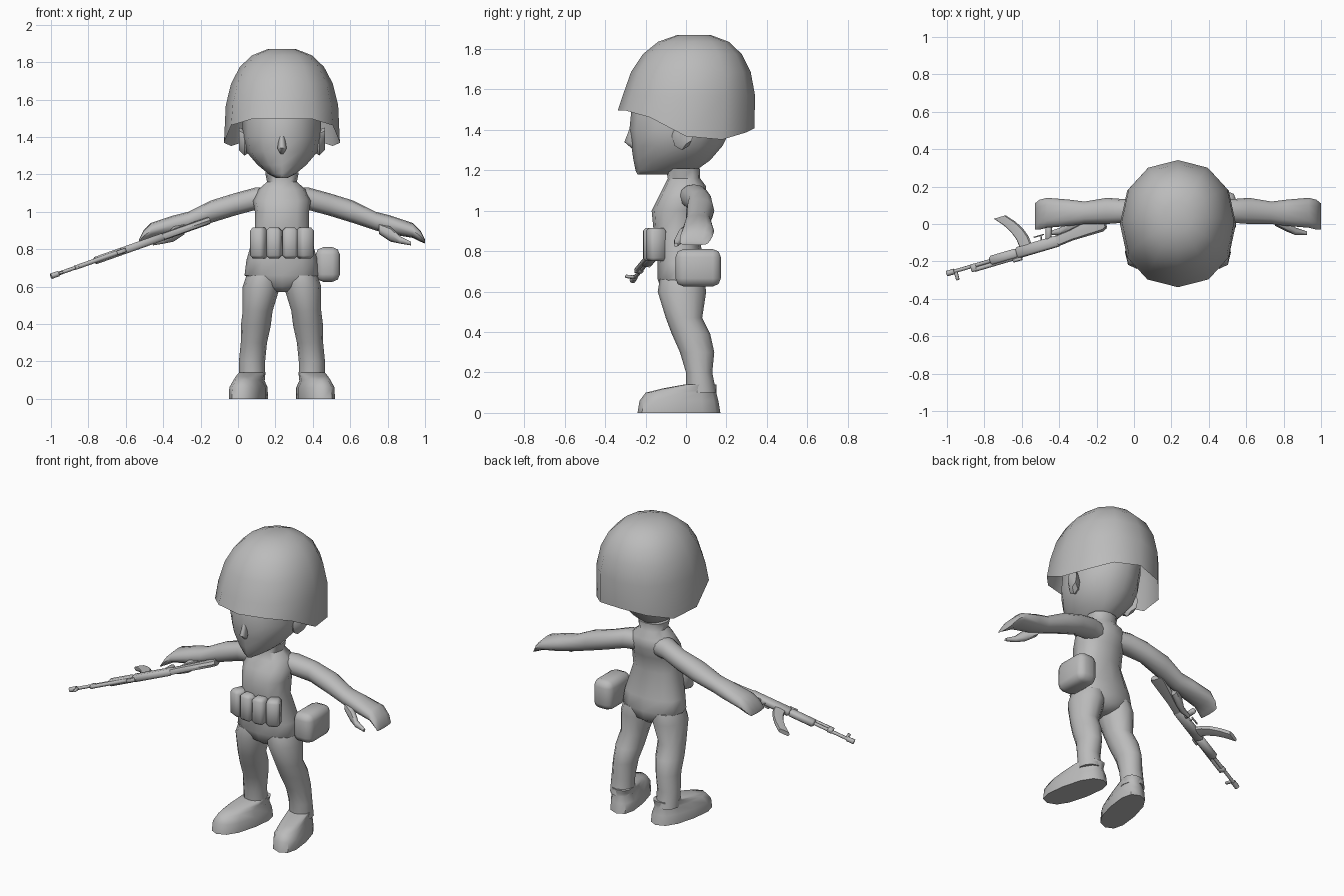
import bpy, bmesh, math
from mathutils import Matrix, Vector

if "Cube" in bpy.data.objects:
    bpy.data.objects.remove(bpy.data.objects["Cube"])

GREY = (.5, .5, .5, 1)
material = bpy.data.materials.new("plain grey")
material.use_nodes = True
material.diffuse_color = GREY
material.node_tree.nodes["Principled BSDF"].inputs["Base Color"].default_value = GREY

# The figure stands off-centre because the rifle reaches far to its right
BODY = Matrix.Translation((.235, 0, 0))


def finish(name, bm, matrix, mirror):
    """Turn a bmesh into a smooth-shaded object, optionally mirrored across the figure."""
    bmesh.ops.recalc_face_normals(bm, faces=bm.faces)
    mesh = bpy.data.meshes.new(name)
    bm.to_mesh(mesh)
    bm.free()
    mesh.materials.append(material)
    part = bpy.data.objects.new(name, mesh)
    bpy.context.collection.objects.link(part)
    part.matrix_world = matrix
    if mirror:
        part.modifiers.new("Mirror", "MIRROR")
    bpy.ops.object.select_all(action="DESELECT")
    part.select_set(True)
    bpy.context.view_layer.objects.active = part
    bpy.ops.object.shade_smooth_by_angle(angle=math.radians(50))


def level(z, front, back, half, x=0):
    """Horizontal ring given by its front and back limits and its half width."""
    return Vector((x, (front + back) / 2, z)), half, (back - front) / 2


def hoop(x=0, y=0, z=0, wide=0, tall=0):
    """Ring around a centre, used for lofts running along x or y."""
    return Vector((x, y, z)), wide, tall


def loft(name, rings, axis="Z", sides=12, power=1, matrix=BODY, mirror=False,
         closed=True, edit=None):
    """Skin a row of rings lying across the axis; power below one squares them off."""
    first, second = {"X": (1, 2), "Y": (0, 2), "Z": (0, 1)}[axis]
    bm = bmesh.new()
    loops = []
    for centre, wide, tall in rings:
        loop = []
        for i in range(sides):
            turn = math.tau * i / sides
            point = centre.copy()
            c, s = math.cos(turn), math.sin(turn)
            point[first] += wide * math.copysign(abs(c) ** power, c)
            point[second] += tall * math.copysign(abs(s) ** power, s)
            loop.append(bm.verts.new(point))
        loops.append(loop)
    for low, high in zip(loops, loops[1:]):
        for i in range(sides):
            bm.faces.new((low[i - 1], low[i], high[i], high[i - 1]))
    if closed:
        bm.faces.new(loops[0])
    bm.faces.new(loops[-1])
    if edit:
        edit(loops)
    finish(name, bm, matrix, mirror)


def box(name, size, place, turn=0, bevel=.01, matrix=BODY, mirror=False, segments=1):
    """Bevelled box, turned about its own z."""
    bm = bmesh.new()
    bmesh.ops.create_cube(bm, size=1)
    bmesh.ops.scale(bm, vec=size, verts=bm.verts)
    bmesh.ops.bevel(bm, geom=bm.edges[:], offset=bevel, segments=segments,
                    affect="EDGES", profile=.5)
    pose = Matrix.Translation(place) @ Matrix.Rotation(math.radians(turn), 4, "Z")
    bmesh.ops.transform(bm, matrix=pose, verts=bm.verts)
    finish(name, bm, matrix, mirror)


# Torso from crotch to collar
loft("torso", [
    level(z=.57, front=-.08, back=.05, half=.03),
    level(z=.6, front=-.12, back=.09, half=.12),
    level(z=.66, front=-.14, back=.1, half=.2),
    level(z=.74, front=-.14, back=.09, half=.19),
    level(z=.9, front=-.16, back=.06, half=.145),
    level(z=1, front=-.17, back=.08, half=.145),
    level(z=1.06, front=-.14, back=.1, half=.155),
    level(z=1.12, front=-.11, back=.1, half=.125),
    level(z=1.16, front=-.09, back=.07, half=.08),
    level(z=1.21, front=-.1, back=.07, half=.09),
], power=.85)

# Legs
loft("legs", [
    level(z=.66, front=-.13, back=.09, half=.09, x=.1),
    level(z=.6, front=-.14, back=.1, half=.1, x=.11),
    level(z=.47, front=-.1, back=.08, half=.08, x=.13),
    level(z=.39, front=-.07, back=.12, half=.08, x=.14),
    level(z=.3, front=-.03, back=.14, half=.07, x=.15),
    level(z=.2, front=0, back=.13, half=.07, x=.16),
    level(z=.1, front=0, back=.15, half=.07, x=.16),
], mirror=True)


def splay(loops):
    """Point the toes slightly outwards."""
    for loop in loops:
        for vert in loop:
            vert.co.x -= (vert.co.y - .06) / 5


# Shoes
loft("shoes", [
    level(z=0, front=-.24, back=.17, half=.09, x=.16),
    level(z=.06, front=-.23, back=.16, half=.09, x=.16),
    level(z=.1, front=-.2, back=.15, half=.07, x=.16),
    level(z=.12, front=-.12, back=.15, half=.07, x=.16),
    level(z=.14, front=-.01, back=.15, half=.07, x=.16),
], power=.8, mirror=True, edit=splay)

# Arms ending in half-closed hands
loft("arms", [
    hoop(x=.07, y=.03, z=1.07, wide=.06, tall=.06),
    hoop(x=.14, y=.04, z=1.07, wide=.07, tall=.06),
    hoop(x=.25, y=.07, z=1.04, wide=.06, tall=.06),
    hoop(x=.38, y=.07, z=1, wide=.07, tall=.06),
    hoop(x=.5, y=.06, z=.95, wide=.06, tall=.05),
    hoop(x=.58, y=.06, z=.93, wide=.07, tall=.05),
    hoop(x=.7, y=.06, z=.9, wide=.08, tall=.04),
    hoop(x=.74, y=.05, z=.87, wide=.08, tall=.03),
    hoop(x=.765, y=.04, z=.84, wide=.07, tall=.01),
], axis="X", power=.9, mirror=True)
loft("thumbs", [
    hoop(x=.52, y=.02, z=.91, wide=.03, tall=.03),
    hoop(x=.58, y=-.01, z=.88, wide=.03, tall=.04),
    hoop(x=.63, y=-.04, z=.85, wide=.02, tall=.02),
    hoop(x=.69, y=-.05, z=.83, wide=.01, tall=.01),
], axis="X", sides=8, mirror=True)

# Head with pointed chin, nose and ears
loft("head", [
    level(z=1.18, front=-.24, back=-.03, half=.03),
    level(z=1.2, front=-.25, back=.05, half=.07),
    level(z=1.25, front=-.26, back=.12, half=.13),
    level(z=1.32, front=-.27, back=.18, half=.19),
    level(z=1.4, front=-.28, back=.22, half=.21),
    level(z=1.5, front=-.27, back=.25, half=.21),
    level(z=1.62, front=-.23, back=.23, half=.19),
    level(z=1.72, front=-.12, back=.14, half=.11),
])
loft("nose", [
    level(z=1.31, front=-.27, back=-.25, half=.01),
    level(z=1.34, front=-.305, back=-.25, half=.025),
    level(z=1.43, front=-.27, back=-.25, half=.01),
], sides=8)
loft("ears", [
    hoop(x=.17, y=-.03, z=1.36, wide=.03, tall=.04),
    hoop(x=.2, y=-.02, z=1.37, wide=.05, tall=.07),
    hoop(x=.23, y=0, z=1.39, wide=.04, tall=.06),
], axis="X", sides=8, mirror=True)


def shape_rim(loops):
    """Raise the open rim over the face and a little at the nape."""
    for vert in loops[0]:
        behind = vert.co.y - .1
        if behind > 0:
            lift = 1.1 * behind ** 2
        else:
            t = min(-behind / .4, 1)
            lift = .15 * t * t * (3 - 2 * t)
        vert.co.z = 1.345 + lift


# Helmet: an open squarish dome leaning backwards
dome = []
for degrees in range(0, 81, 16):
    rise = math.sin(math.radians(degrees)) ** .8
    spread = math.cos(math.radians(degrees)) ** .8
    middle, depth = .04 * rise, .338 * spread
    dome.append(level(z=1.4 + .475 * rise, front=middle - depth,
                      back=middle + depth, half=.31 * spread))
loft("helmet", dome, power=.92, closed=False, edit=shape_rim)

# Belt pouches and hip bag
pouch = (.08, .09, .165)
box("inner_pouches", pouch, (.042, -.167, .833), turn=4, bevel=.016, mirror=True)
box("outer_pouches", pouch, (.122, -.148, .833), turn=24, bevel=.016, mirror=True)
box("hip_bag", (.13, .225, .185), (.245, .06, .718), bevel=.04, segments=2)

# Rifle frame: x runs to the muzzle, y to the magazine, z sideways
along = Vector((-.85, -.25, -.3)).normalized()
down = Vector((0, 1, 0))
down = (down - along * down.dot(along)).normalized()
side = along.cross(down)
RIFLE = Matrix((along, down, side)).transposed().to_4x4()
RIFLE.translation = (-.15, -.015, .955)


def tube(name, start, end, radius, y=0):
    ends = [hoop(x=x, y=y, wide=radius, tall=radius) for x in (start, end)]
    loft(name, ends, axis="X", sides=8, matrix=RIFLE)


def block(name, size, x, y=0, turn=0, bevel=.003):
    box(name, size, (x, y, 0), turn, bevel, RIFLE)


# Rifle body and furniture
loft("rifle_stock", [
    hoop(x=0, y=.03, wide=.04, tall=.02),
    hoop(x=.02, y=.03, wide=.05, tall=.02),
    hoop(x=.2, y=.01, wide=.03, tall=.02),
    hoop(x=.3, wide=.03, tall=.02),
], axis="X", sides=8, power=.7, matrix=RIFLE)
block("rifle_receiver", (.25, .06, .04), x=.4, bevel=.01)
block("rifle_handguard", (.16, .05, .04), x=.6, bevel=.01)
block("rifle_grip", (.03, .09, .03), x=.32, y=.06, turn=18, bevel=.007)
block("rifle_trigger_guard", (.06, .006, .012), x=.38, y=.055, bevel=.002)
block("rifle_trigger", (.006, .03, .008), x=.37, y=.04, turn=12, bevel=.002)

# Barrel and sights
tube("rifle_gas_tube", start=.5, end=.78, radius=.012, y=-.022)
tube("rifle_barrel", start=.65, end=.92, radius=.01)
tube("rifle_muzzle", start=.89, end=.935, radius=.015)
block("rifle_gas_block", (.03, .04, .024), x=.78, y=-.01)
block("rifle_front_sight", (.018, .06, .014), x=.885, y=-.02)
block("rifle_rear_sight", (.05, .018, .022), x=.53, y=-.035)

# Magazine curving towards the muzzle
curve = []
for step in range(5):
    t = step / 4
    curve.append(hoop(x=.465 + .1 * t * t, y=.02 + .19 * t, wide=.035, tall=.014))
loft("rifle_magazine", curve, axis="Y", sides=8, power=.5, matrix=RIFLE)
